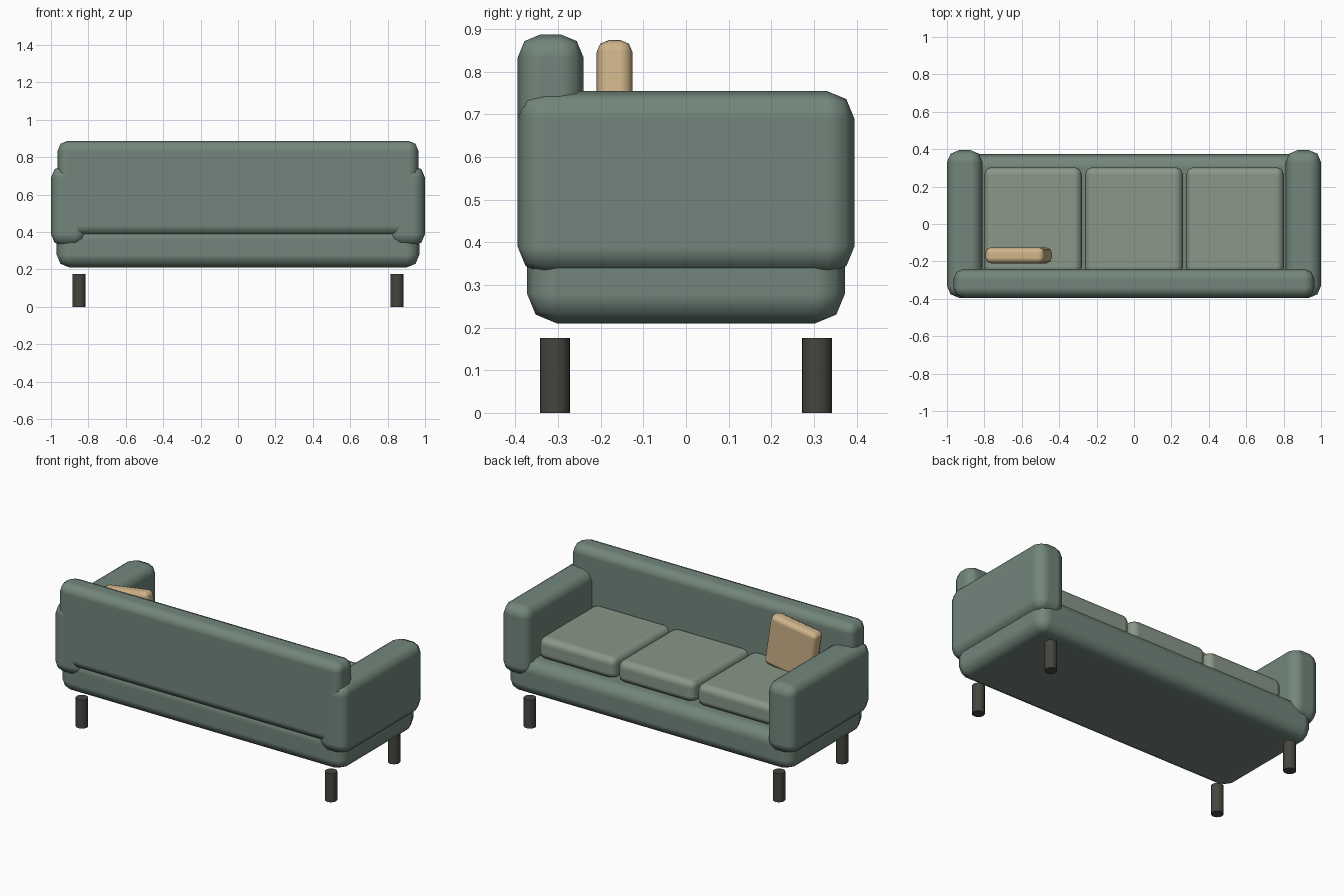
import bpy, math

if "Cube" in bpy.data.objects:
    bpy.data.objects.remove(bpy.data.objects["Cube"])


def material(name, color):
    m = bpy.data.materials.new(name)
    m.diffuse_color = (*color, 1)
    m.use_nodes = True
    m.node_tree.nodes["Principled BSDF"].inputs["Base Color"].default_value = m.diffuse_color
    return m


green = material("green_fabric", (0.17, 0.24, 0.20))
light = material("light_green_fabric", (0.25, 0.31, 0.25))
tan = material("tan_fabric", (0.62, 0.45, 0.25))
dark = material("dark_wood", (0.06, 0.06, 0.05))


def soft_box(name, low, high, radius, mat, tilt=0):
    """Rounded box between two corners, optionally turned about y."""
    centre = [(a + b) / 2 for a, b in zip(low, high)]
    bpy.ops.mesh.primitive_cube_add(size=1, location=centre)
    ob = bpy.context.object
    ob.name = name
    ob.scale = [b - a for a, b in zip(low, high)]
    bpy.ops.object.transform_apply(location=False, rotation=False, scale=True)
    ob.rotation_euler.y = tilt
    bpy.ops.object.shade_smooth()
    bevel = ob.modifiers.new("rounding", 'BEVEL')
    bevel.width = radius
    bevel.segments = 2
    bevel.harden_normals = True
    ob.data.materials.append(mat)
    return ob


# Upholstered frame
soft_box("base", (-0.97, -0.373, 0.21), (0.97, 0.373, 0.43), 0.07, green)
soft_box("backrest", (-0.965, -0.395, 0.38), (0.965, -0.24, 0.888), 0.055, green)
for side, a, b in (("left", -1.0, -0.81), ("right", 0.81, 1.0)):
    soft_box(side + "_arm", (a, -0.395, 0.325), (b, 0.395, 0.755), 0.065, green)

# Three seat cushions
for i, x in enumerate((-0.54, 0, 0.54)):
    soft_box(f"seat_cushion_{i + 1}", (x - 0.262, -0.27, 0.425),
             (x + 0.262, 0.305, 0.56), 0.042, light)

# Leaning throw pillow
soft_box("throw_pillow", (-0.777, -0.21, 0.537), (-0.457, -0.125, 0.857),
         0.03, tan, tilt=-0.15)

# Four round legs
for x in (-0.85, 0.85):
    for y in (-0.307, 0.307):
        bpy.ops.mesh.primitive_cylinder_add(vertices=20, radius=0.035, depth=0.176,
                                            location=(x, y, 0.088))
        leg = bpy.context.object
        leg.name = ("front" if y < 0 else "back") + ("_left_leg" if x < 0 else "_right_leg")
        bpy.ops.object.shade_smooth_by_angle(angle=math.radians(35))
        leg.data.materials.append(dark)
